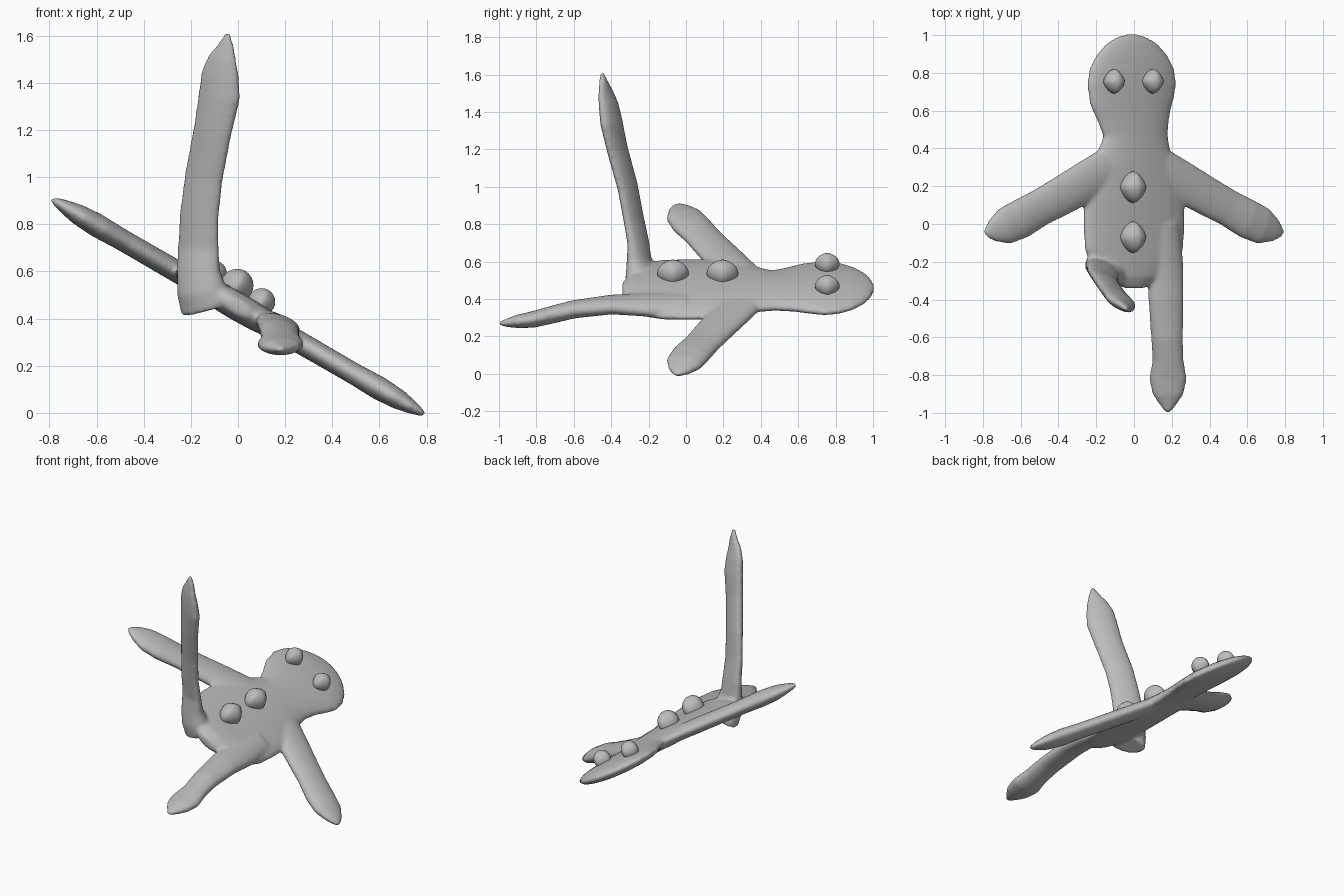
import bpy, bmesh, math
from mathutils import Vector

if "Cube" in bpy.data.objects:
    bpy.data.objects.remove(bpy.data.objects["Cube"])

TILT = math.radians(30)
N = Vector((math.sin(TILT), 0, math.cos(TILT)))   # normal of the tilted body
UP = Vector((0, 0, 1))

clay = bpy.data.materials.new("grey clay")
clay.diffuse_color = (0.5, 0.5, 0.5, 1)
clay.use_nodes = True
clay.node_tree.nodes["Principled BSDF"].inputs["Base Color"].default_value = clay.diffuse_color


def on_plane(x, y, n=0.0):
    """Point on the tilted body plane, raised n along its normal."""
    h = 0.45 - x * math.tan(TILT)
    return Vector((x, y, h)) + N * n


def loft(bm, stations, sides=28):
    """Closed elliptical tube; station = (centre, half width, half thickness, normal)."""
    rings = []
    for i, (c, hw, ht, nrm) in enumerate(stations):
        a = stations[max(i - 1, 0)][0]
        b = stations[min(i + 1, len(stations) - 1)][0]
        t = (b - a).normalized()
        side = t.cross(nrm).normalized()
        up = side.cross(t).normalized()
        rings.append([bm.verts.new(c + side * hw * math.cos(k * math.tau / sides)
                                   + up * ht * math.sin(k * math.tau / sides))
                      for k in range(sides)])
    faces = [bm.faces.new(rings[0]), bm.faces.new(rings[-1])]
    for r, s in zip(rings, rings[1:]):
        for k in range(sides):
            m = (k + 1) % sides
            faces.append(bm.faces.new((r[k], r[m], s[m], s[k])))
    bmesh.ops.recalc_face_normals(bm, faces=faces)


def add_object(name, bm):
    me = bpy.data.meshes.new(name)
    bm.to_mesh(me)
    bm.free()
    me.materials.append(clay)
    ob = bpy.data.objects.new(name, me)
    bpy.context.collection.objects.link(ob)
    return ob


bm = bmesh.new()

# Head, neck and torso: y, x, half width in x, half thickness
trunk = [(1.005, -.012, .03, .01), (.985, -.012, .09, .022), (.95, -.012, .14, .033),
         (.89, -.012, .19, .044), (.82, -.012, .224, .05), (.74, -.012, .236, .053),
         (.65, -.01, .222, .053), (.56, 0, .19, .053), (.47, .008, .169, .053),
         (.40, .005, .185, .055), (.30, 0, .235, .058), (.15, 0, .265, .06),
         (0, 0, .266, .06), (-.12, 0, .262, .06), (-.2, 0, .24, .06),
         (-.28, 0, .16, .055), (-.34, 0, .05, .03)]
loft(bm, [(on_plane(x, y), hx / math.cos(TILT), ht, N) for y, x, hx, ht in trunk])

# Arms, mirrored: x, y, half width, half thickness
arm = [(.08, .32, .12, .045), (.25, .225, .113, .047), (.40, .14, .105, .046),
       (.50, .085, .1, .046), (.60, .027, .106, .05), (.68, -.01, .1, .043),
       (.74, -.032, .068, .028), (.775, -.045, .035, .016), (.79, -.05, .012, .008)]
for s in (-1, 1):
    loft(bm, [(on_plane(s * x, y), hw, ht, N) for x, y, hw, ht in arm])

# Lying leg, twisting level towards the foot
leg = [(.15, 0, .37, .1, .05, 0), (.165, -.2, .37, .104, .05, .1),
       (.17, -.4, .37, .096, .048, .5), (.175, -.6, .345, .085, .048, .8),
       (.18, -.72, .315, .082, .047, 1), (.18, -.82, .29, .1, .044, 1),
       (.18, -.9, .28, .083, .036, 1), (.18, -.95, .273, .05, .024, 1),
       (.18, -1.0, .268, .012, .01, 1)]
loft(bm, [(Vector((x, y, z)), hw, ht, N.lerp(UP, f)) for x, y, z, hw, ht, f in leg])

# Raised leg with its flared, broken hip
turn = math.radians(28)
face_dir = Vector((math.sin(turn), math.cos(turn), 0))
raised = [(-.13, -.23, .44, .12, .075), (-.155, -.24, .52, .112, .075),
          (-.168, -.25, .6, .1, .055), (-.168, -.255, .7, .096, .042),
          (-.165, -.28, .83, .092, .038), (-.145, -.312, 1.0, .09, .038),
          (-.107, -.367, 1.2, .09, .04), (-.078, -.4, 1.35, .098, .042),
          (-.075, -.415, 1.44, .088, .036), (-.065, -.43, 1.5, .068, .028),
          (-.05, -.44, 1.555, .04, .019), (-.044, -.45, 1.61, .012, .01)]
loft(bm, [(Vector((x, y, z)), hw, ht, face_dir) for x, y, z, hw, ht in raised])

# Fuse all limbs into one soft body
body = add_object("body", bm)
fuse = body.modifiers.new("fuse", 'REMESH')
fuse.mode = 'VOXEL'
fuse.voxel_size = 0.011
fuse.use_smooth_shade = True
soft = body.modifiers.new("soften", 'SMOOTH')
soft.factor = 0.5
soft.iterations = 5


def bump(name, x, y, n, rx, ry, rz):
    """Dome with four soft ridges, standing on the body."""
    bm = bmesh.new()
    bmesh.ops.create_uvsphere(bm, u_segments=24, v_segments=12, radius=1)
    for v in bm.verts:
        k = 1 - 0.12 * abs(math.sin(2 * math.atan2(v.co.y, v.co.x)))
        v.co = Vector((v.co.x * k * rx, v.co.y * k * ry, v.co.z * rz))
    for f in bm.faces:
        f.smooth = True
    ob = add_object(name, bm)
    # x is where the dome centre appears from above
    ob.location = on_plane(x - n * N.x, y, n)
    ob.rotation_euler = (0, TILT, 0)


# Eyes and buttons
bump("eye_left", -.105, .755, .068, .058, .066, .058)
bump("eye_right", .1, .755, .068, .058, .066, .058)
bump("button_top", -.005, .195, .075, .07, .085, .072)
bump("button_bottom", -.005, -.07, .075, .07, .085, .072)
